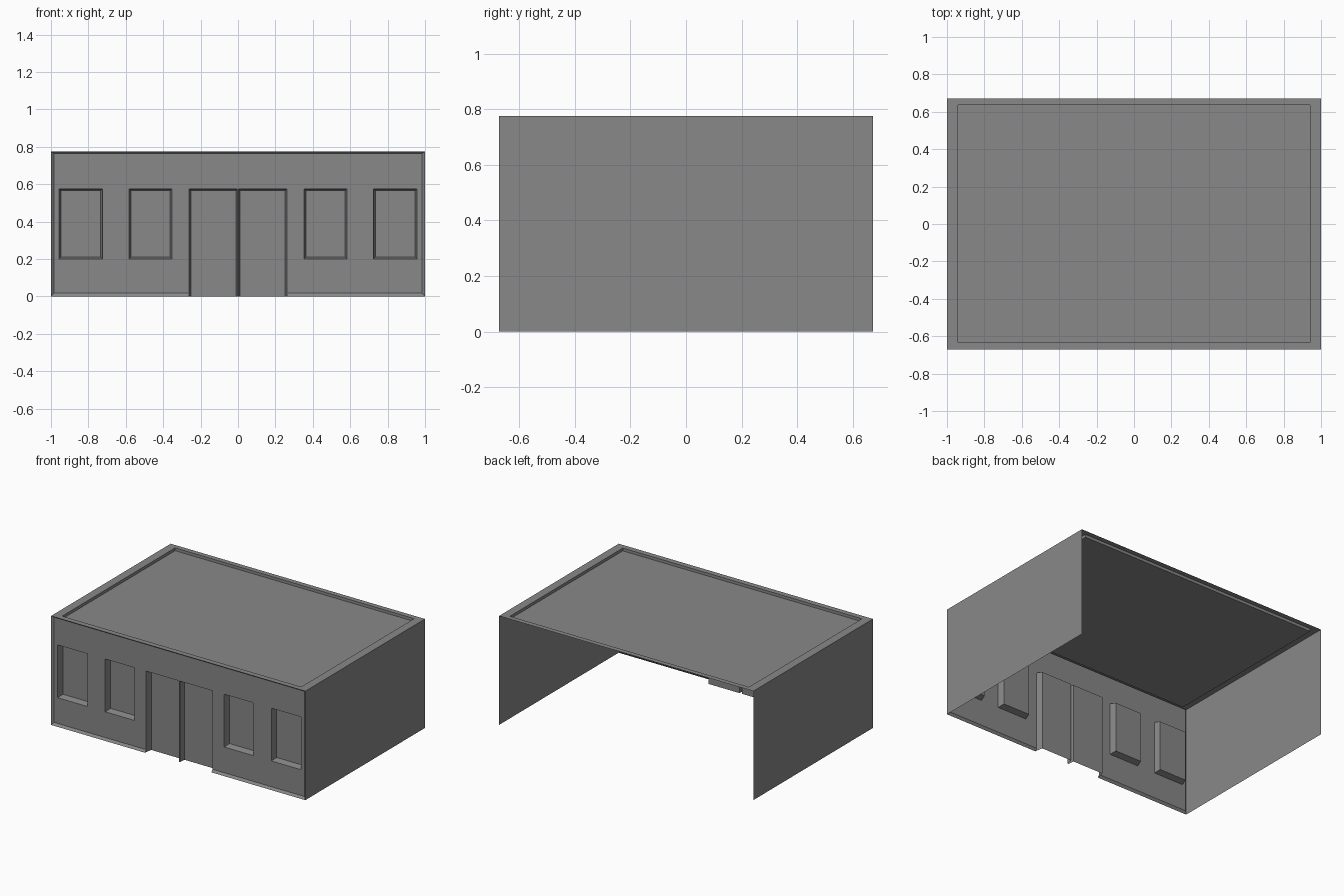
import bpy
import bmesh

cube = bpy.data.objects.get("Cube")
if cube:
    bpy.data.objects.remove(cube, do_unlink=True)

grey = bpy.data.materials.new("plain_grey")
grey.use_nodes = True
grey.diffuse_color = (0.246, 0.246, 0.246, 1)
grey.node_tree.nodes["Principled BSDF"].inputs["Base Color"].default_value = grey.diffuse_color

# Main sizes: half width, half depth, height
W, D, H = 1.0, 0.672, 0.775
RIM, RIM_TOP = 0.985, 0.765      # edges of the sunken front panel
SILL, LINTEL = 0.20, 0.575       # opening heights
BASE = 0.017
PANEL_Y = -D + 0.013
BACK_Y = PANEL_Y + 0.045
TAPER = 0.01
DOOR = (0.004, 0.261)
WINDOWS = [(0.353, 0.583), (0.724, 0.957)]


def rect(x0, x1, z0, z1, y):
    """Upright rectangle facing the front."""
    return [(x0, y, z0), (x1, y, z0), (x1, y, z1), (x0, y, z1)]


def flat(x0, x1, y0, y1, z):
    """Level rectangle facing up."""
    return [(x0, y0, z), (x1, y0, z), (x1, y1, z), (x0, y1, z)]


def bridge(outer, inner, sides=(0, 1, 2, 3)):
    """Faces joining two four-sided rings."""
    return [[outer[k], outer[(k + 1) % 4], inner[(k + 1) % 4], inner[k]] for k in sides]


def build(name, polygons):
    """Half-model sheet, mirrored across x = 0."""
    bm = bmesh.new()
    for points in polygons:
        bm.faces.new([bm.verts.new(p) for p in points])
    bmesh.ops.remove_doubles(bm, verts=bm.verts, dist=0.0001)
    mesh = bpy.data.meshes.new(name)
    bm.to_mesh(mesh)
    bm.free()
    mesh.materials.append(grey)
    obj = bpy.data.objects.new(name, mesh)
    bpy.context.collection.objects.link(obj)
    mirror = obj.modifiers.new("mirror", "MIRROR")
    mirror.merge_threshold = 0.0001
    return obj


# Front panel with gaps left for openings
xs = [0, *DOOR, *WINDOWS[0], *WINDOWS[1], RIM]
zs = [BASE, SILL, LINTEL, RIM_TOP]
panel = []
for x0, x1 in zip(xs, xs[1:]):
    for z0, z1 in zip(zs, zs[1:]):
        in_window = (x0, x1) in WINDOWS and z0 == SILL
        in_door = (x0, x1) == DOOR and z1 <= LINTEL
        if not (in_window or in_door):
            panel.append(rect(x0, x1, z0, z1, PANEL_Y))
panel.append(rect(0, DOOR[0], 0, BASE, PANEL_Y))       # foot of the centre post
build("front_panel", panel)

# Sloped border round the front panel, stopping at the doorway
border = bridge(rect(0, W, 0, H, -D), rect(0, RIM, BASE, RIM_TOP, PANEL_Y), (1, 2))
edge = DOOR[1]
border.append([(edge, -D, 0), (W, -D, 0), (RIM, PANEL_Y, BASE), (edge, PANEL_Y, BASE)])
border.append([(edge, -D, 0), (edge, PANEL_Y, BASE), (edge, PANEL_Y, 0)])
build("front_border", border)

# Recessed windows
windows = []
for x0, x1 in WINDOWS:
    inner = rect(x0 + TAPER, x1 - TAPER, SILL + TAPER, LINTEL - TAPER, BACK_Y)
    windows += bridge(rect(x0, x1, SILL, LINTEL, PANEL_Y), inner) + [inner]
build("windows", windows)

# Recessed doors, open at the foot
inner = rect(DOOR[0] + 0.006, DOOR[1] - TAPER, 0, LINTEL - TAPER, BACK_Y)
build("doors", bridge(rect(*DOOR, 0, LINTEL, PANEL_Y), inner, (1, 2, 3)) + [inner])

# Side walls
build("side_walls", [[(W, -D, 0), (W, D, 0), (W, D, H), (W, -D, H)]])

# Sunken roof with a level rim
outer = flat(0, W, -D, D, H)
lip = flat(0, 0.94, -0.633, 0.636, H)
deck = flat(0, 0.94, -0.633, 0.636, H - 0.02)
build("roof", bridge(outer, lip, (0, 1, 2)) + bridge(lip, deck, (0, 1, 2)) + [deck])
